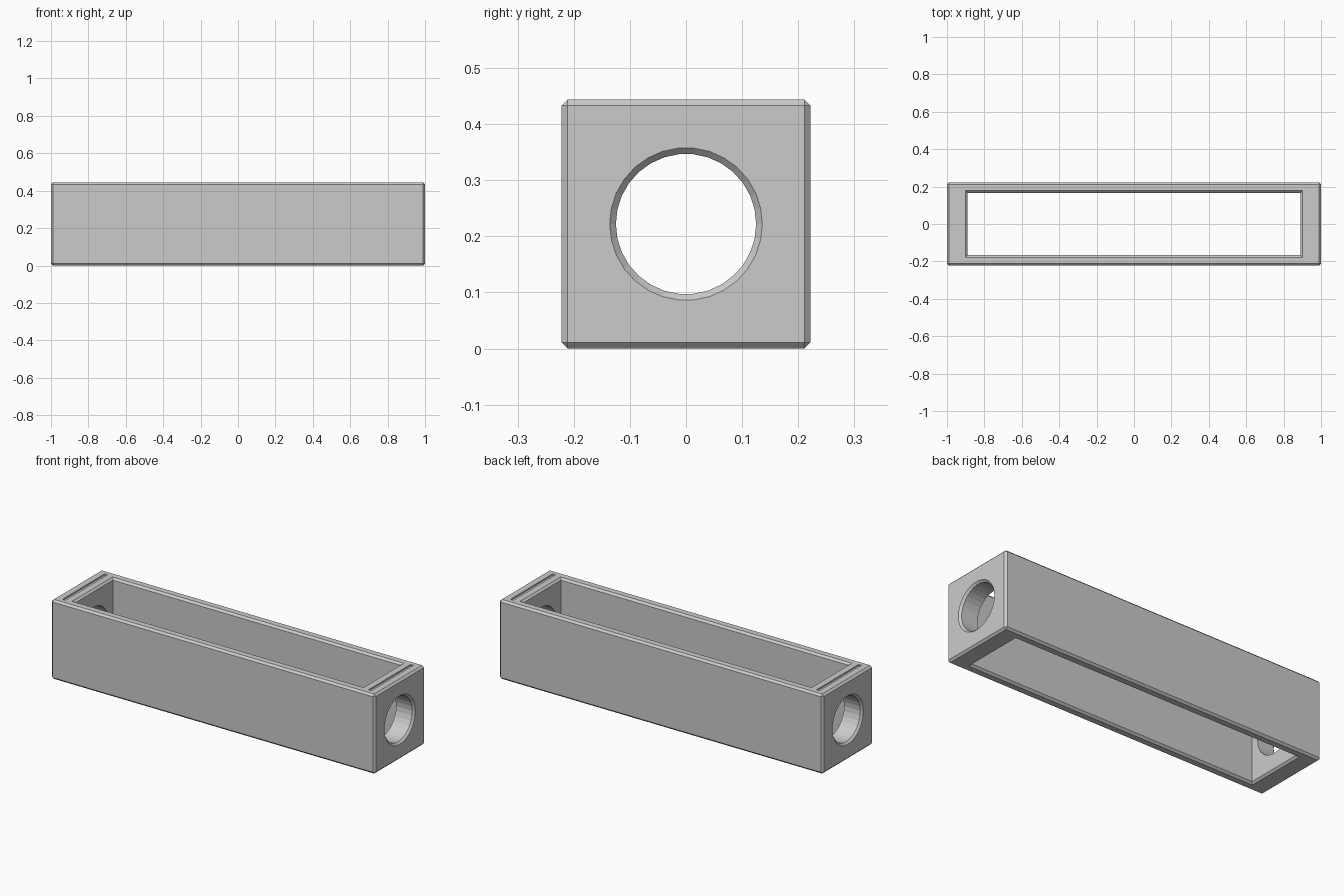
import bpy, bmesh, math

if "Cube" in bpy.data.objects:
    bpy.data.objects.remove(bpy.data.objects["Cube"], do_unlink=True)

LENGTH, WIDTH = 2.0, 0.444
MID = WIDTH / 2
CHAMFER = 0.011

grey = bpy.data.materials.new("light grey")
grey.use_nodes = True
colour = (0.6, 0.6, 0.6, 1)
grey.diffuse_color = colour
grey.node_tree.nodes["Principled BSDF"].inputs["Base Color"].default_value = colour


def loft(name, rings):
    """Closed solid skinned through a list of equal-sized point rings."""
    bm = bmesh.new()
    loops = [[bm.verts.new(p) for p in ring] for ring in rings]
    n = len(loops[0])
    for a, b in zip(loops, loops[1:]):
        for i in range(n):
            j = (i + 1) % n
            bm.faces.new((a[i], a[j], b[j], b[i]))
    bm.faces.new(loops[0])
    bm.faces.new(loops[-1])
    bmesh.ops.recalc_face_normals(bm, faces=bm.faces)
    mesh = bpy.data.meshes.new(name)
    bm.to_mesh(mesh)
    bm.free()
    mesh.materials.append(grey)
    obj = bpy.data.objects.new(name, mesh)
    bpy.context.collection.objects.link(obj)
    return obj


def rectangle(x, y, z, cx=0):
    return [(cx + sx * x, sy * y, z)
            for sx, sy in ((-1, -1), (1, -1), (1, 1), (-1, 1))]


def circle(x, r, sides=30):
    angles = [math.tau * i / sides for i in range(sides)]
    return [(x, r * math.cos(a), MID + r * math.sin(a)) for a in angles]


# Outer block, chamfered on every edge
frame = loft("hollow_frame", [rectangle(LENGTH / 2, MID, z) for z in (0, WIDTH)])
bevel = frame.modifiers.new("chamfer", "BEVEL")
bevel.width = CHAMFER
bevel.segments = 1

# Long opening through the block, flared at top and bottom
OVER = 0.02
IN_X, IN_Y = 0.889, 0.167
levels = [(-OVER, CHAMFER + OVER), (CHAMFER, 0),
          (WIDTH - CHAMFER, 0), (WIDTH + OVER, CHAMFER + OVER)]
cutters = [loft("opening_cutter",
                [rectangle(IN_X + f, IN_Y + f, z) for z, f in levels])]

for side in (-1, 1):
    # Round end hole with an outer chamfer
    cutters.append(loft("end_hole_cutter", [
        circle(side * 0.85, 0.125),
        circle(side * (1 - CHAMFER), 0.125),
        circle(side * (1 + OVER), 0.125 + CHAMFER + OVER)]))
    # Shallow groove across the top of the end wall
    cutters.append(loft("groove_cutter", [
        rectangle(0.009, 0.185, z, side * 0.945)
        for z in (WIDTH - 0.008, WIDTH + OVER)]))

for cutter in cutters:
    cutter.hide_render = True
    cut = frame.modifiers.new(cutter.name, "BOOLEAN")
    cut.operation = "DIFFERENCE"
    cut.solver = "EXACT"
    cut.object = cutter

# Bake the cuts and discard the cutters
bpy.context.view_layer.update()
graph = bpy.context.evaluated_depsgraph_get()
result = bpy.data.meshes.new_from_object(frame.evaluated_get(graph))
frame.modifiers.clear()
frame.data = result
for cutter in cutters:
    bpy.data.objects.remove(cutter, do_unlink=True)
